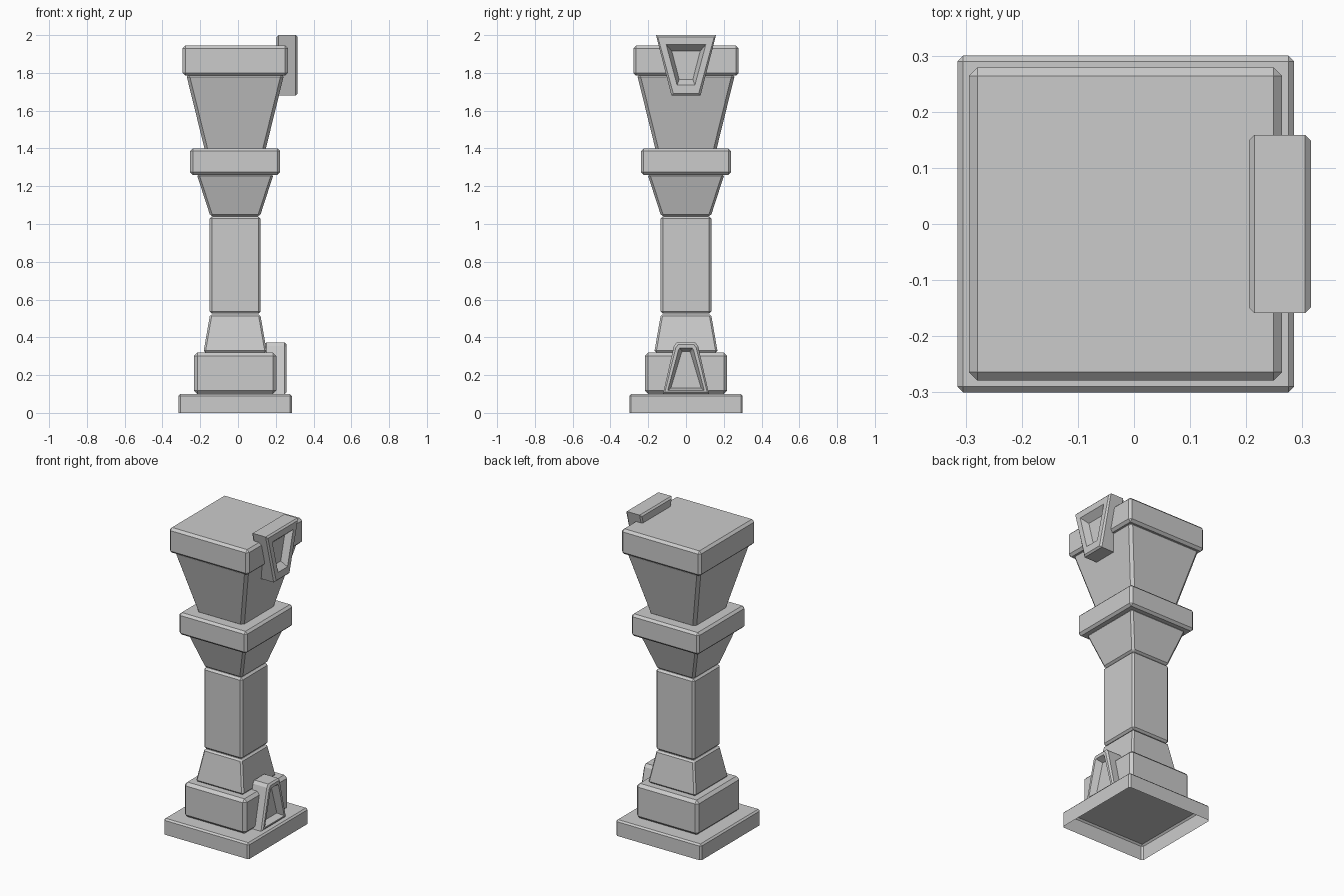
import bpy, bmesh

if "Cube" in bpy.data.objects:
    bpy.data.objects.remove(bpy.data.objects["Cube"])

CX = -0.015  # pillar axis; the emblems push the bounds to +x


def finish(name, bm):
    bmesh.ops.recalc_face_normals(bm, faces=bm.faces)
    mesh = bpy.data.meshes.new(name)
    bm.to_mesh(mesh)
    bm.free()
    obj = bpy.data.objects.new(name, mesh)
    bpy.context.collection.objects.link(obj)
    return obj


def loft(bm, rings, cap_start=True, cap_end=True):
    loops = [[bm.verts.new(p) for p in ring] for ring in rings]
    n = len(loops[0])
    for a, b in zip(loops, loops[1:]):
        for i in range(n):
            j = (i + 1) % n
            bm.faces.new((a[i], a[j], b[j], b[i]))
    if cap_start:
        bm.faces.new(loops[0][::-1])
    if cap_end:
        bm.faces.new(loops[-1])


def block(name, z0, z1, half0, half1, bevel, closed=True):
    """Square block, optionally tapered, with chamfered edges."""
    bm = bmesh.new()
    rings = [[(CX + sx * h, sy * h, z) for sx, sy in ((-1, -1), (1, -1), (1, 1), (-1, 1))]
             for z, h in ((z0, half0), (z1, half1))]
    loft(bm, rings, cap_start=closed)
    bmesh.ops.recalc_face_normals(bm, faces=bm.faces)
    edges = [e for e in bm.edges if not e.is_boundary]
    bmesh.ops.bevel(bm, geom=edges, offset=bevel, segments=1, affect='EDGES', profile=0.5)
    return finish(name, bm)


def emblem(name, x0, x1, x_floor, outer, inner, floor, b=0.01):
    """Recessed plaque facing +x; outlines are half profiles (y, z), mirrored in y."""
    def ring(x, half, inset=0.0):
        zs = [z for _, z in half]
        mid = (min(zs) + max(zs)) / 2
        pts = [(y - inset, z - inset if z > mid else z + inset) for y, z in half]
        return [(x, y, z) for y, z in pts] + [(x, -y, z) for y, z in reversed(pts)]

    bm = bmesh.new()
    loft(bm, [ring(x0, outer, b), ring(x0 + b, outer), ring(x1 - b, outer),
              ring(x1, outer, b), ring(x1, inner), ring(x_floor, floor)])
    return finish(name, bm)


# Base slab is open underneath
block("base_slab", 0.0, 0.10, 0.30, 0.30, 0.01, closed=False)

# Stacked pillar parts
for spec in (
    ("plinth", 0.10, 0.32, 0.218, 0.218, 0.018),
    ("lower_taper", 0.32, 0.522, 0.168, 0.133, 0.010),
    ("shaft", 0.525, 1.04, 0.135, 0.135, 0.012),
    ("lower_flare", 1.04, 1.265, 0.131, 0.204, 0.012),
    ("collar", 1.26, 1.40, 0.238, 0.238, 0.014),
    ("upper_flare", 1.385, 1.795, 0.159, 0.260, 0.016),
    ("cap", 1.785, 1.945, 0.279, 0.279, 0.015),
):
    block(*spec)

# Emblem on the cap: wide at the top
emblem("upper_emblem", 0.205, 0.315, 0.275,
       [(0.077, 1.68), (0.159, 2.0)],
       [(0.047, 1.735), (0.105, 1.95)],
       [(0.036, 1.765), (0.075, 1.915)])

# Emblem on the plinth: narrow at the top with clipped corners
emblem("lower_emblem", 0.14, 0.257, 0.217,
       [(0.122, 0.10), (0.064, 0.355), (0.050, 0.373)],
       [(0.097, 0.118), (0.040, 0.333), (0.033, 0.343)],
       [(0.080, 0.132), (0.024, 0.318), (0.020, 0.326)])
